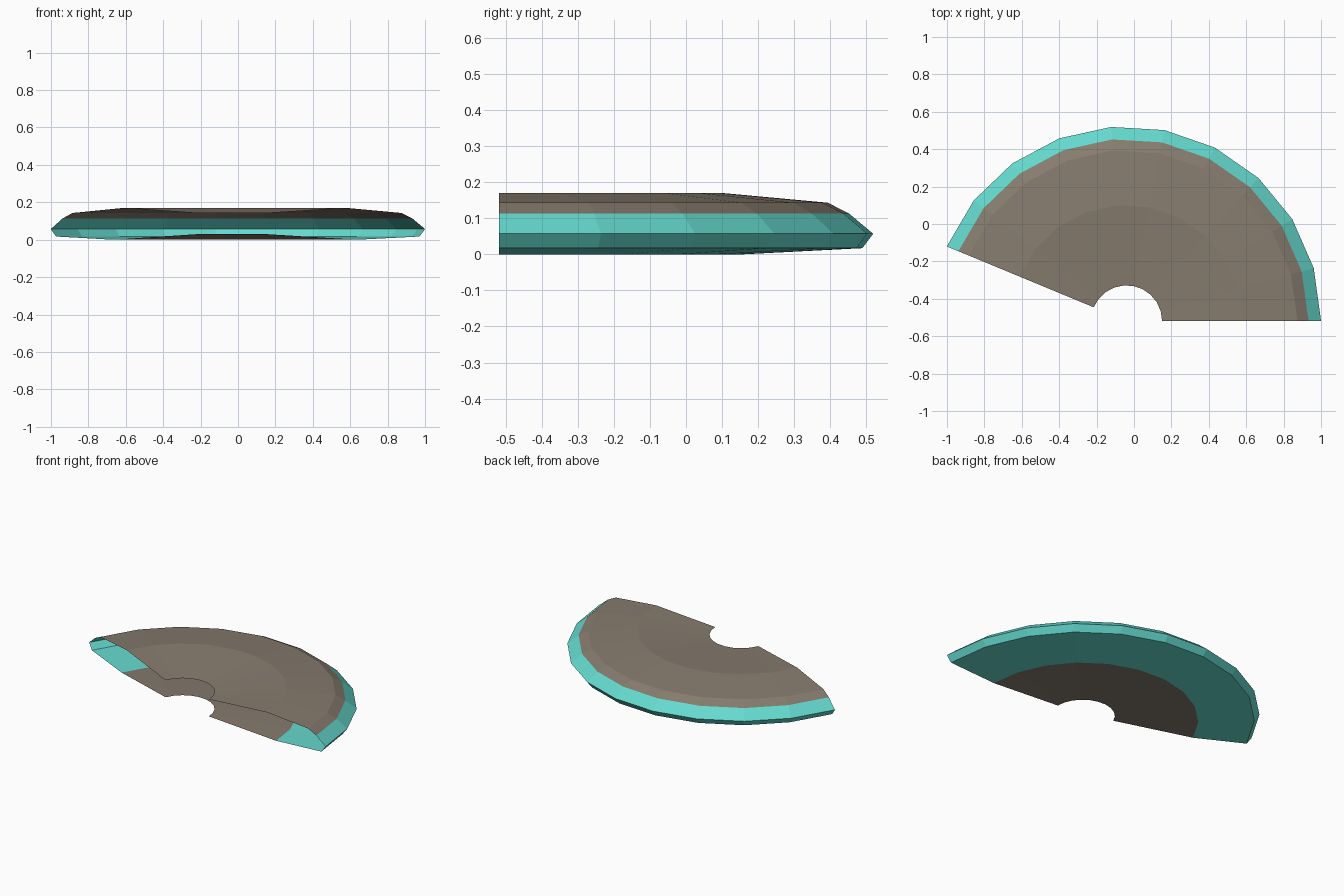
import bpy, bmesh, math

if "Cube" in bpy.data.objects:
    bpy.data.objects.remove(bpy.data.objects["Cube"])

CX, CY = -0.04, -0.518          # sweep centre
SWEEP, STEPS = math.radians(157.5), 10


def material(name, rgb):
    m = bpy.data.materials.new(name)
    m.diffuse_color = (*rgb, 1)
    m.use_nodes = True
    m.node_tree.nodes["Principled BSDF"].inputs["Base Color"].default_value = m.diffuse_color
    return m


brown = material("warm grey brown", (0.24, 0.20, 0.157))
teal = material("turquoise", (0.13, 0.70, 0.62))

# Open cross-section (radius, height): underside hole edge, round the rim, topside hole edge
profile = [(0.19, 0.03), (0.68, 0.0), (1.01, 0.017), (1.04, 0.057),
           (0.973, 0.113), (0.914, 0.143), (0.62, 0.17), (0.19, 0.142)]
TEAL_BANDS = (1, 2, 3)          # outer underside and rim bands

# Hollow partial ring shell, open at both ends and at the hole
bm = bmesh.new()
rows = []
for i in range(STEPS + 1):
    a = SWEEP * i / STEPS
    rows.append([bm.verts.new((CX + r * math.cos(a), CY + r * math.sin(a), z))
                 for r, z in profile])
for p, q in zip(rows, rows[1:]):
    for j in range(len(profile) - 1):
        f = bm.faces.new((p[j], q[j], q[j + 1], p[j + 1]))
        f.normal_update()
        f.material_index = 1 if j in TEAL_BANDS else 0

# Make the upper surface face up and the lower one face down
top = [f for f in bm.faces if f.calc_center_median().z > 0.14]
if sum(f.normal.z for f in top) < 0:
    bmesh.ops.reverse_faces(bm, faces=bm.faces[:])

mesh = bpy.data.meshes.new("disc_shell_section")
bm.to_mesh(mesh)
bm.free()
mesh.materials.append(brown)
mesh.materials.append(teal)
obj = bpy.data.objects.new("disc_shell_section", mesh)
bpy.context.collection.objects.link(obj)
